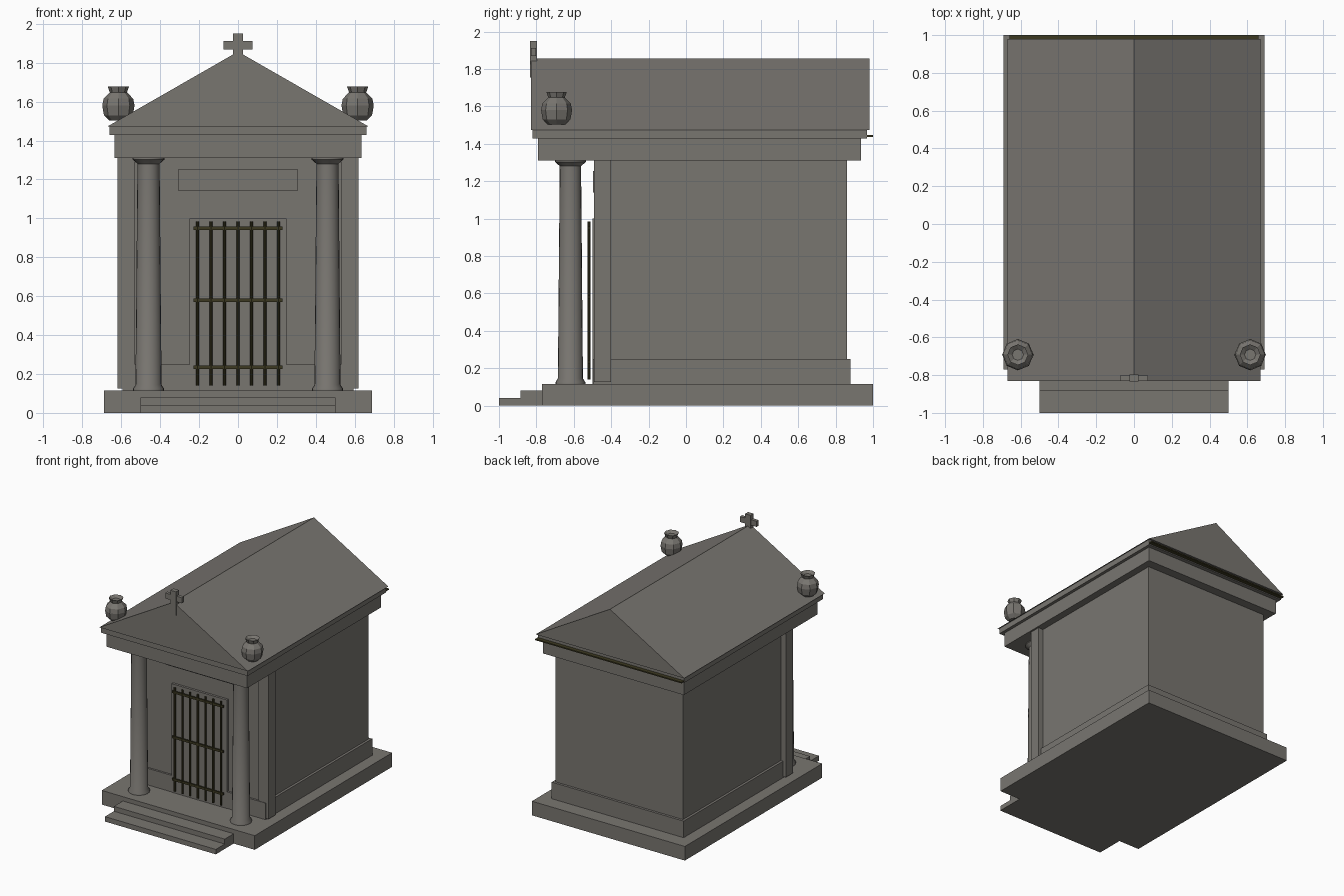
import bpy, bmesh, math

if "Cube" in bpy.data.objects:
    bpy.data.objects.remove(bpy.data.objects["Cube"])


def material(name, rgb):
    m = bpy.data.materials.new(name)
    m.diffuse_color = (*rgb, 1)
    m.use_nodes = True
    m.node_tree.nodes["Principled BSDF"].inputs["Base Color"].default_value = m.diffuse_color
    return m


STONE = material("grey stone", (0.19, 0.18, 0.163))
BRONZE = material("dark bronze", (0.045, 0.04, 0.015))


def finish(bm, name, mat):
    bmesh.ops.recalc_face_normals(bm, faces=bm.faces)
    me = bpy.data.meshes.new(name)
    bm.to_mesh(me)
    bm.free()
    me.materials.append(mat)
    ob = bpy.data.objects.new(name, me)
    bpy.context.collection.objects.link(ob)
    return ob


def box(name, x, y, z, mat=STONE):
    """Box from (min, max) ranges on each axis."""
    bm = bmesh.new()
    bmesh.ops.create_cube(bm, size=1)
    for v in bm.verts:
        v.co = [r[0] if c < 0 else r[1] for c, r in zip(v.co, (x, y, z))]
    return finish(bm, name, mat)


def lathe(name, profile, sides, x, y, mat=STONE, smooth=40):
    """Closed solid turned from (radius, z) points."""
    bm = bmesh.new()
    rings = [[bm.verts.new((x + r * math.cos(2 * math.pi * i / sides),
                            y + r * math.sin(2 * math.pi * i / sides), z))
              for i in range(sides)] for r, z in profile]
    for a, b in zip(rings, rings[1:]):
        for i in range(sides):
            j = (i + 1) % sides
            bm.faces.new((a[i], a[j], b[j], b[i]))
    bm.faces.new(rings[0])
    bm.faces.new(rings[-1])
    ob = finish(bm, name, mat)
    if smooth:
        bpy.ops.object.select_all(action='DESELECT')
        ob.select_set(True)
        bpy.context.view_layer.objects.active = ob
        bpy.ops.object.shade_smooth_by_angle(angle=math.radians(smooth))
    return ob


# Base and steps
box("base_slab", (-0.69, 0.69), (-0.77, 1.0), (0, 0.115))
box("lower_step", (-0.5, 0.5), (-1.0, -0.76), (0, 0.04))
box("upper_step", (-0.5, 0.5), (-0.885, -0.76), (0, 0.08))

# Chamber
box("plinth", (-0.595, 0.595), (-0.496, 0.88), (0.11, 0.25))
box("chamber_walls", (-0.575, 0.575), (-0.48, 0.86), (0.11, 1.315))
box("door_panel", (-0.25, 0.25), (-0.499, -0.47), (0.115, 1.0))
box("name_panel", (-0.305, 0.305), (-0.497, -0.47), (1.14, 1.255))

# Entablature, cornice and gable roof
box("entablature", (-0.635, 0.635), (-0.79, 0.935), (1.31, 1.43))
box("cornice", (-0.66, 0.66), (-0.82, 0.967), (1.428, 1.476))
bm = bmesh.new()
tri = [bm.verts.new((x, -0.83, z)) for x, z in ((-0.67, 1.473), (0.67, 1.473), (0, 1.857))]
gable = bm.faces.new(tri)
ext = bmesh.ops.extrude_face_region(bm, geom=[gable], use_keep_orig=True)
for v in ext["geom"]:
    if isinstance(v, bmesh.types.BMVert):
        v.co.y = 0.98
finish(bm, "gable_roof", STONE)
box("rear_gutter_strip", (-0.66, 0.66), (0.96, 1.0), (1.436, 1.446), BRONZE)

# Cross on the front gable
box("cross_upright", (-0.025, 0.025), (-0.835, -0.797), (1.755, 1.95))
box("cross_arms", (-0.075, 0.075), (-0.83, -0.802), (1.868, 1.913))

# Paired pilasters, columns and urns
column = [(0.08, 0.113), (0.08, 0.125), (0.067, 0.145), (0.057, 1.28),
          (0.062, 1.285), (0.083, 1.303), (0.083, 1.312)]
urn = [(0.045, 1.502), (0.074, 1.53), (0.083, 1.58), (0.076, 1.615),
       (0.044, 1.648), (0.055, 1.678), (0.03, 1.66)]
for side, s in (("left", -1), ("right", 1)):
    box(side + "_pilaster", sorted((s * 0.53, s * 0.62)), (-0.492, -0.4), (0.125, 1.31))
    lathe(side + "_column", column, 20, s * 0.46, -0.618)
    lathe(side + "_urn", urn, 8, s * 0.615, -0.692, smooth=0)

# Door grille
for i in range(7):
    lathe(f"grille_bar_{i + 1}", [(0.008, 0.14), (0.008, 0.985)], 8,
          (i - 3) * 0.0695, -0.518, BRONZE)
for i, z in enumerate((0.235, 0.58, 0.948)):
    box(f"grille_rail_{i + 1}", (-0.23, 0.23), (-0.524, -0.512), (z - 0.009, z + 0.009), BRONZE)
